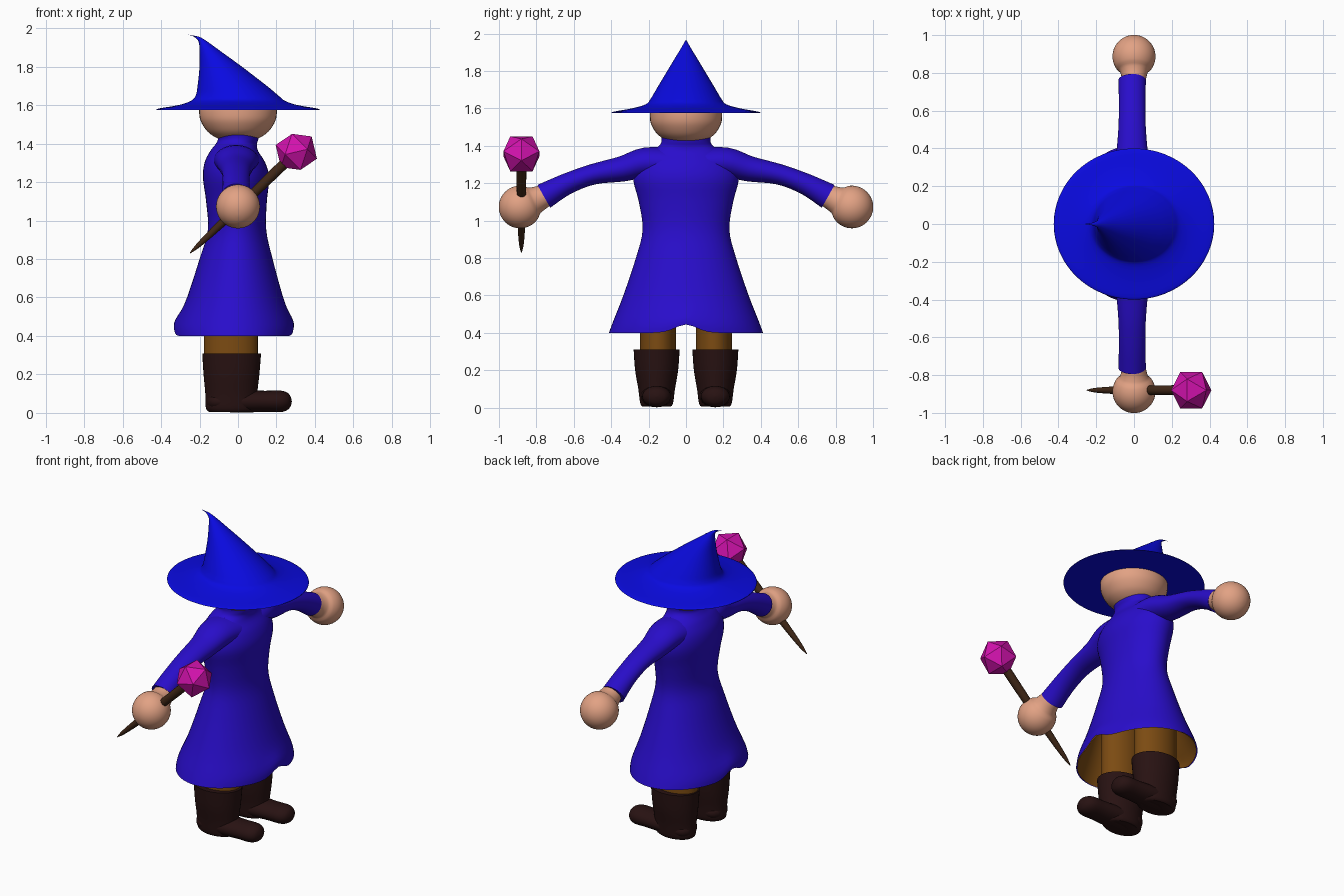
import bpy, bmesh, math
from mathutils import Vector, Matrix

cube = bpy.data.objects.get("Cube")
if cube:
    bpy.data.objects.remove(cube, do_unlink=True)

X, Y, Z = Vector((1, 0, 0)), Vector((0, 1, 0)), Vector((0, 0, 1))


def material(name, color):
    m = bpy.data.materials.new(name)
    m.use_nodes = True
    rgba = (*color, 1)
    m.diffuse_color = rgba
    m.node_tree.nodes["Principled BSDF"].inputs["Base Color"].default_value = rgba
    return m


hat_blue = material("hat blue", (0.003, 0.003, 0.75))
robe_blue = material("robe indigo", (0.022, 0.004, 0.6))
skin = material("skin", (0.76, 0.36, 0.23))
brown = material("trouser brown", (0.2, 0.07, 0.006))
leather = material("boot leather", (0.021, 0.006, 0.006))
wood = material("dark wood", (0.05, 0.02, 0.008))
magenta = material("magenta crystal", (0.65, 0.006, 0.42))


def finish(name, bm, mat, smooth=True):
    me = bpy.data.meshes.new(name)
    bm.to_mesh(me)
    bm.free()
    me.materials.append(mat)
    ob = bpy.data.objects.new(name, me)
    bpy.context.collection.objects.link(ob)
    if smooth:
        bpy.ops.object.select_all(action='DESELECT')
        ob.select_set(True)
        bpy.context.view_layer.objects.active = ob
        bpy.ops.object.shade_smooth_by_angle(angle=math.radians(40))
    return ob


def refine(rings, steps):
    """Catmull-Rom interpolation between rings."""
    out = []
    for i in range(len(rings) - 1):
        quad = [rings[max(i - 1, 0)], rings[i], rings[i + 1],
                rings[min(i + 2, len(rings) - 1)]]
        for k in range(steps):
            t = k / steps
            out.append([0.5 * (2 * b + (c - a) * t + (2 * a - 5 * b + 4 * c - d) * t * t
                               + (3 * b - a - 3 * c + d) * t ** 3)
                        for a, b, c, d in zip(*quad)])
    return out + [rings[-1]]


def loft(name, mat, rings, side=X, axis=None, n=40, steps=4, warp=None,
         caps=(True, True), flip=False):
    """Skin elliptical rings (x, y, z, side radius, other radius)."""
    rings = refine(rings, steps)
    pts = [Vector(r[:3]) for r in rings]
    bm = bmesh.new()
    loops = []
    for i, r in enumerate(rings):
        tangent = axis or (pts[min(i + 1, len(pts) - 1)] - pts[max(i - 1, 0)]).normalized()
        other = tangent.cross(side).normalized()
        loop = []
        for k in range(n):
            a = math.tau * k / n
            p = pts[i] + side * max(r[3], 0) * math.cos(a) + other * max(r[4], 0) * math.sin(a)
            loop.append(bm.verts.new(warp(p) if warp else p))
        loops.append(loop)
    for a, b in zip(loops, loops[1:]):
        for k in range(n):
            j = (k + 1) % n
            bm.faces.new((a[k], a[j], b[j], b[k]))
    if caps[0]:
        bm.faces.new(loops[0][::-1])
    if caps[1]:
        bm.faces.new(loops[-1])
    bmesh.ops.remove_doubles(bm, verts=bm.verts[:], dist=0.0002)
    bmesh.ops.recalc_face_normals(bm, faces=bm.faces[:])
    if flip:
        bmesh.ops.reverse_faces(bm, faces=bm.faces[:])
    return finish(name, bm, mat)


def upright(name, mat, rows, y=0, **kw):
    """Loft level rings given as (z, x centre, x radius, y radius)."""
    return loft(name, mat, [(x, y, z, rx, ry) for z, x, rx, ry in rows], axis=Z, **kw)


# Hat with wide brim and bent tip
upright("hat", hat_blue, [
    (1.575, 0, .425, .4), (1.583, 0, .41, .385), (1.6, 0, .31, .29),
    (1.622, 0, .245, .215), (1.65, -.005, .215, .19), (1.7, -.03, .18, .16),
    (1.8, -.09, .11, .1), (1.88, -.145, .055, .052), (1.93, -.182, .023, .022),
    (1.955, -.215, .013, .008), (1.966, -.26, .001, .001)], n=64)

# Head
upright("head", skin, [
    (1.42, 0, .09, .09), (1.44, 0, .13, .125), (1.47, 0, .165, .16),
    (1.52, 0, .195, .188), (1.57, 0, .202, .193), (1.6, 0, .195, .19)])


# Robe, with the hem lifted at front and back centre
def hem(p):
    low = min(max((.54 - p.z) / .14, 0), 1)
    return p + Z * .045 * low * math.exp(-(p.y / .08) ** 2)


skirt = [(.4, -.022, .312, .412), (.46, -.02, .305, .39), (.6, -.015, .25, .335),
         (.8, -.01, .19, .268)]
upright("robe", robe_blue, skirt + [
    (.95, -.005, .152, .232), (1.1, -.008, .158, .252), (1.22, -.01, .172, .282),
    (1.3, -.016, .158, .265), (1.36, -.02, .125, .215), (1.395, -.01, .108, .15),
    (1.42, 0, .105, .132), (1.445, 0, .11, .132)],
    n=64, warp=hem, caps=(False, True))
upright("robe_lining", brown, [(z, x, a - .006, b - .006) for z, x, a, b in skirt],
        n=64, warp=hem, caps=(False, True), flip=True)

for s, tag in ((1, "left"), (-1, "right")):
    # Sleeve
    loft(tag + "_sleeve", robe_blue, [
        (-.01, s * y, z, rx, rz) for y, z, rx, rz in (
            (.1, 1.305, .125, .085), (.22, 1.31, .11, .08), (.34, 1.277, .088, .068),
            (.5, 1.247, .073, .055), (.64, 1.195, .07, .057), (.76, 1.13, .073, .07))])
    # Hand, narrowing into the cuff
    wrist = Vector((0, s * .75, 1.135))
    palm = Vector((0, s * .887, 1.073))
    out = (palm - wrist).normalized()
    hand = [(*wrist, .06, .06)]
    for deg in range(-50, 91, 14):
        a = math.radians(deg)
        hand.append((*(palm + out * .114 * math.sin(a)),
                     .114 * math.cos(a), .114 * math.cos(a)))
    loft(tag + "_hand", skin, hand, axis=out, steps=2)

    # Trouser leg
    upright(tag + "_trouser_leg", brown, [
        (.27, -.037, .14, .097), (.7, -.037, .14, .097)], y=s * .15)
    # Boot shaft and foot
    upright(tag + "_boot_shaft", leather, [
        (.005, -.035, .115, .075), (.025, -.035, .132, .088), (.1, -.035, .135, .098),
        (.2, -.034, .145, .115), (.31, -.033, .153, .123)], y=s * .157)
    loft(tag + "_boot_foot", leather, [
        (x, s * .157, .06, ry, rz) for x, ry, rz in (
            (-.16, .04, .03), (-.12, .08, .05), (0, .086, .058), (.14, .078, .055),
            (.22, .075, .056), (.258, .056, .044), (.274, .028, .024), (.28, 0, 0))],
        side=Y, axis=X)

# Wand shaft
loft("wand_shaft", wood, [
    (x, -.88, z, r, r) for x, z, r in (
        (-.25, .83, .002), (-.2, .877, .013), (-.08, .99, .021),
        (.1, 1.16, .025), (.26, 1.315, .027))], side=Y, n=16)

# Faceted crystal on the wand
bm = bmesh.new()
bmesh.ops.create_icosphere(bm, subdivisions=1, radius=.113)
bmesh.ops.transform(bm, verts=bm.verts[:], matrix=(
    Matrix.Translation((.303, -.88, 1.357)) @ Matrix.Rotation(math.radians(45), 4, 'Y')))
finish("wand_crystal", bm, magenta, smooth=False)
